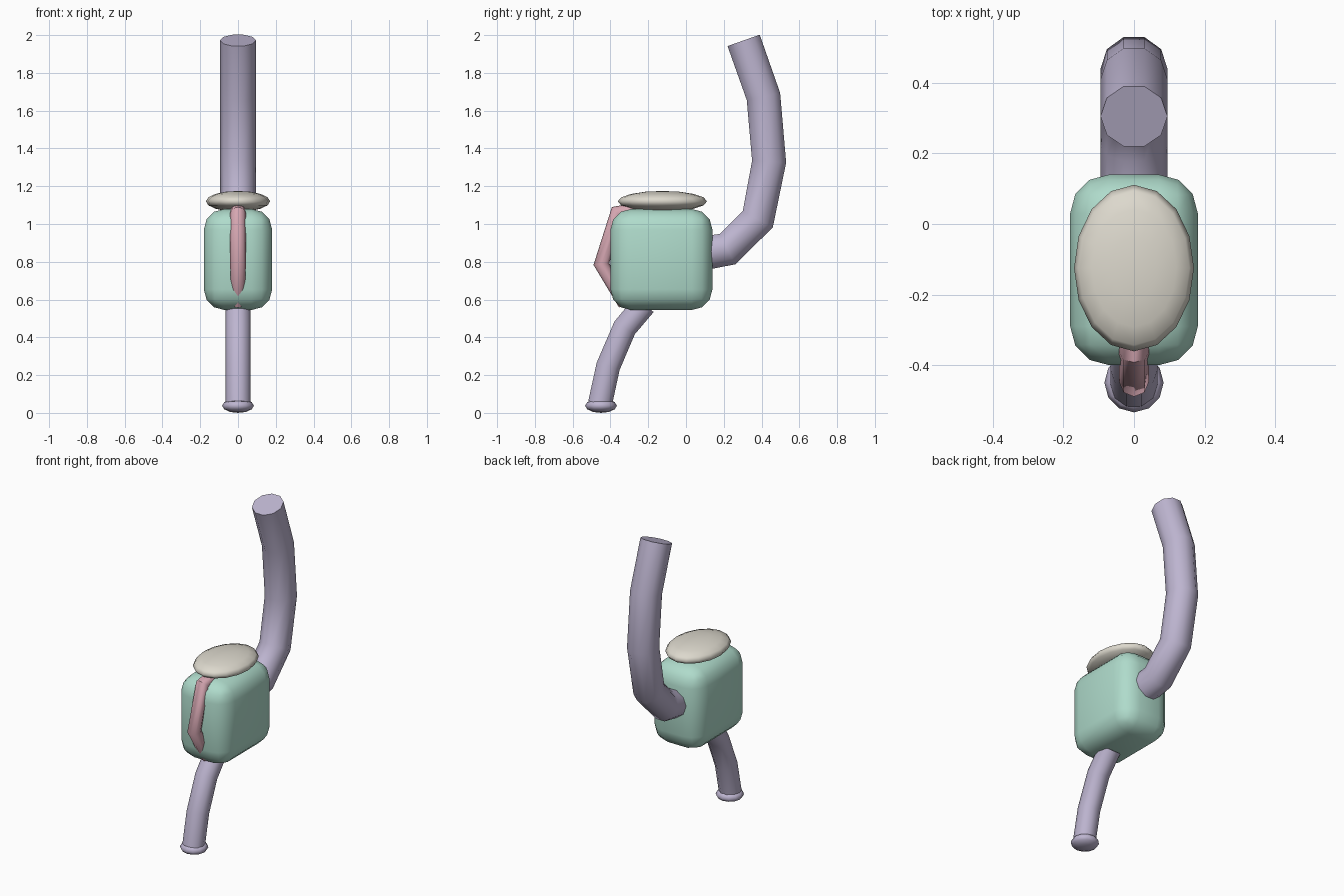
import bpy
import bmesh
from math import cos, sin, pi, radians
from mathutils import Vector

if "Cube" in bpy.data.objects:
    bpy.data.objects.remove(bpy.data.objects["Cube"], do_unlink=True)


def material(name, rgb):
    mat = bpy.data.materials.new(name)
    mat.use_nodes = True
    mat.diffuse_color = (*rgb, 1)
    mat.node_tree.nodes["Principled BSDF"].inputs["Base Color"].default_value = (*rgb, 1)
    return mat


mint = material("mint green", (0.43, 0.71, 0.60))
lavender = material("lavender", (0.51, 0.46, 0.63))
cream = material("cream", (0.72, 0.69, 0.61))
pink = material("dusty pink", (0.68, 0.39, 0.45))


def finish(name, bm, mat, angle=50):
    """Turn a bmesh into a smooth shaded object."""
    bmesh.ops.recalc_face_normals(bm, faces=bm.faces[:])
    mesh = bpy.data.meshes.new(name)
    bm.to_mesh(mesh)
    bm.free()
    mesh.materials.append(mat)
    obj = bpy.data.objects.new(name, mesh)
    bpy.context.collection.objects.link(obj)
    bpy.ops.object.select_all(action="DESELECT")
    obj.select_set(True)
    bpy.context.view_layer.objects.active = obj
    bpy.ops.object.shade_smooth_by_angle(angle=radians(angle))
    return obj


def tube(name, path, radii, mat, sides=10):
    """Sweep a polygon along (y, z) points lying in the middle plane."""
    bm = bmesh.new()
    pts = [Vector((0, y, z)) for y, z in path]
    side = Vector((1, 0, 0))
    rings = []
    for i, p in enumerate(pts):
        steps = [(b - a).normalized() for a, b in zip(pts[max(i - 1, 0):], pts[max(i - 1, 0) + 1:i + 2])]
        normal = sum(steps, Vector()).normalized().cross(side)
        rings.append([bm.verts.new(p + radii[i] * (side * cos(2 * pi * k / sides)
                                                   + normal * sin(2 * pi * k / sides)))
                      for k in range(sides)])
    for a, b in zip(rings, rings[1:]):
        for k in range(sides):
            n = (k + 1) % sides
            bm.faces.new((a[k], a[n], b[n], b[k]))
    bm.faces.new(rings[0])
    bm.faces.new(rings[-1])
    return finish(name, bm, mat)


def ellipsoid(name, center, size, mat, segments, rings):
    bm = bmesh.new()
    bmesh.ops.create_uvsphere(bm, u_segments=segments, v_segments=rings, radius=1)
    bmesh.ops.scale(bm, vec=size, verts=bm.verts)
    bmesh.ops.translate(bm, vec=center, verts=bm.verts)
    return finish(name, bm, mat, 80)


# Rounded box body
bm = bmesh.new()
bmesh.ops.create_cube(bm, size=1)
bmesh.ops.scale(bm, vec=(0.362, 0.54, 0.535), verts=bm.verts)
bmesh.ops.translate(bm, vec=(0, -0.13, 0.812), verts=bm.verts)
bmesh.ops.bevel(bm, geom=bm.edges[:], offset=0.11, segments=3, profile=0.5, affect="EDGES")
finish("body", bm, mint)

# Oval lid on top of the body
ellipsoid("lid", (0, -0.125, 1.12), (0.17, 0.236, 0.055), cream, 16, 8)

# Large pipe rising behind the body
tube("rear_pipe",
     [(0.06, 0.84), (0.22, 0.867), (0.38, 1.025), (0.44, 1.33), (0.41, 1.675), (0.305, 1.972)],
     [0.095] * 6, lavender)

# Thin pipe dropping to the mouthpiece
tube("lower_pipe", [(-0.22, 0.575), (-0.325, 0.45), (-0.412, 0.247), (-0.455, 0.05)],
     [0.067] * 4, lavender)
ellipsoid("mouthpiece", (0, -0.45, 0.038), (0.084, 0.084, 0.038), lavender, 12, 6)

# Bent handle on the front
tube("handle", [(-0.25, 1.075), (-0.365, 1.058), (-0.448, 0.788), (-0.325, 0.575)],
     [0.04, 0.042, 0.042, 0.034], pink, 8)
